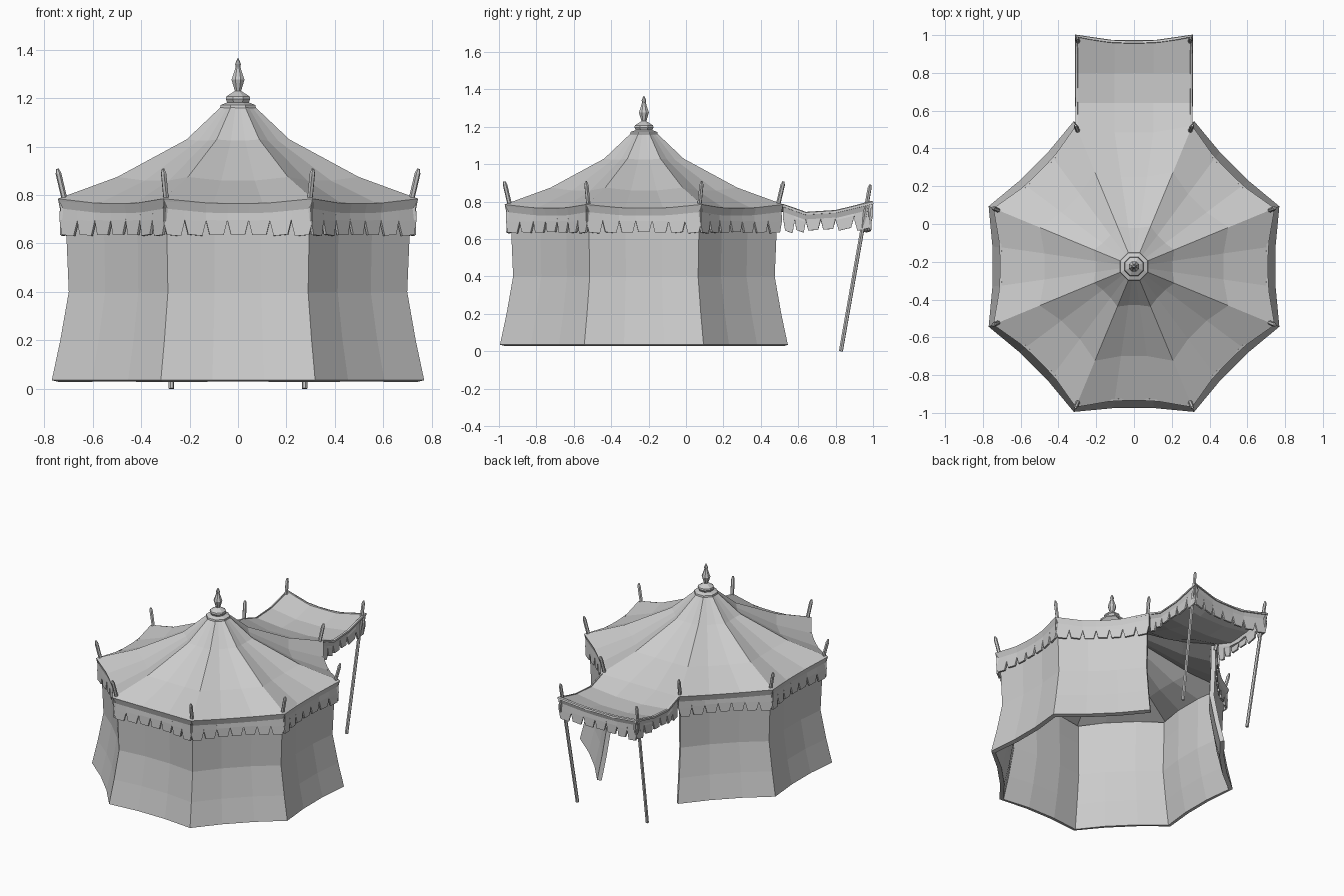
import bpy, bmesh, math
from mathutils import Vector

if "Cube" in bpy.data.objects:
    bpy.data.objects.remove(bpy.data.objects["Cube"])

CY = -0.225          # tent centre in y
DOOR = 1             # index of the open side that faces +y
SEG = 3              # cloth panels per side

canvas = bpy.data.materials.new("grey canvas")
canvas.diffuse_color = (0.6, 0.6, 0.6, 1)
canvas.use_nodes = True
canvas.node_tree.nodes["Principled BSDF"].inputs["Base Color"].default_value = canvas.diffuse_color


def finish(name, bm, thick=0.0, offset=-1):
    bmesh.ops.remove_doubles(bm, verts=bm.verts, dist=1e-4)
    me = bpy.data.meshes.new(name)
    bm.to_mesh(me)
    bm.free()
    me.materials.append(canvas)
    ob = bpy.data.objects.new(name, me)
    bpy.context.collection.objects.link(ob)
    if thick:
        m = ob.modifiers.new("cloth", 'SOLIDIFY')
        m.thickness, m.offset = thick, offset
        m.use_even_offset = False
    return ob


def grid(bm, rows):
    """Skin rows of points, listed from the lowest/outermost row upwards."""
    vs = [[bm.verts.new(p) for p in r] for r in rows]
    for lo, hi in zip(vs, vs[1:]):
        for i in range(len(lo) - 1):
            bm.faces.new((lo[i], lo[i + 1], hi[i + 1], hi[i]))


def slack(t):
    return max(0.0, min(1, SEG * t, SEG * (1 - t)))


def corner(k, r, z):
    a = math.radians(22.5 + 45 * k)
    return Vector((r * math.cos(a), CY + r * math.sin(a), z))


def outward(k):
    a = math.radians(45 + 45 * k)
    return Vector((math.cos(a), math.sin(a), 0))


def side(k, t, r, z, bow=0.0, sag=0.0):
    """Point on side k of the octagon, pulled in and down between corners."""
    p = corner(k, r, z).lerp(corner(k + 1, r, z), t)
    return p - outward(k) * bow * slack(t) - Vector((0, 0, sag * slack(t)))


def row(k, *args):
    return [side(k, i / SEG, *args) for i in range(SEG + 1)]


# Walls: seven flared panels, doorway left open
WALL = [(0.833, 0.035, 0.02), (0.795, 0.2, 0.022), (0.757, 0.4, 0.02),
        (0.768, 0.64, 0.025), (0.768, 0.775, 0.025)]
bm = bmesh.new()
for k in range(8):
    if k != DOOR:
        grid(bm, [row(k, r, z, b) for r, z, b in WALL])
finish("tent_walls", bm, 0.03)

# Roof: concave octagonal cone running into the door awning
EAVE = (0.806, 0.785, 0.035, 0.02)
ROOF = [EAVE, (0.54, 0.875, 0.025, 0.015), (0.23, 1.03, 0.008, 0.005),
        (0.07, 1.17, 0, 0)]
AWN = [(1.0, 0.80, 0.03, 0.035), (0.80, 0.752, 0.0, 0.03), (0.64, 0.742, 0.0, 0.02)]
AX = 0.31


def awning_row(y, z, bow, sag):
    return [Vector((AX - 2 * AX * i / SEG, y - bow * slack(i / SEG),
                    z - sag * slack(i / SEG))) for i in range(SEG + 1)]


bm = bmesh.new()
for k in range(8):
    grid(bm, [row(k, *a) for a in ROOF])
awning = [awning_row(*a) for a in AWN] + [row(DOOR, *EAVE)]
grid(bm, awning)
finish("roof_and_awning", bm, 0.012)


# Valance: hem band with tapered tabs hanging below an edge
def valance(bm, edge, out, n, drop, dip):
    for i in range(n):
        def pt(t, depth, inset):
            return edge(t) - out * inset - Vector((0, 0, depth))
        t0, t1 = i / n, (i + 1) / n
        cut = 0.17 / n
        tm = (t0 + t1) / 2
        low = drop - dip * math.sin(math.pi * tm)
        rows = [[pt(t0 + cut, low, 0.006), pt(t1 - cut, low, 0.006)],
                [pt(t0, low - 0.06, 0.009), pt(t1, low - 0.06, 0.009)],
                [pt(t0, 0.04, 0.012), pt(t1, 0.04, 0.012)],
                [pt(t0, 0, 0), pt(t1, 0, 0)]]
        grid(bm, rows)


def along(points):
    def f(t):
        s = min(max(t, 0), 1) * (len(points) - 1)
        i = min(int(s), len(points) - 2)
        return points[i].lerp(points[i + 1], s - i)
    return f


bm = bmesh.new()
for k in range(8):
    if k != DOOR:
        valance(bm, along(row(k, *EAVE)), outward(k), 7, 0.153, 0.025)
valance(bm, along(awning[0]), Vector((0, 1, 0)), 7, 0.155, 0.03)
valance(bm, along([r[0] for r in awning[::-1]]), Vector((1, 0, 0)), 6, 0.15, 0.055)
valance(bm, along([r[-1] for r in awning]), Vector((-1, 0, 0)), 6, 0.15, 0.055)
finish("scalloped_valance", bm, 0.012)


# Poles: six-sided sticks with a blunt pointed tip
def pole(name, a, b, r):
    a, b = Vector(a), Vector(b)
    d = b - a
    q = d.to_track_quat('Z', 'Y')
    L = d.length
    bm = bmesh.new()
    rows = []
    for rad, h in [(0, 0), (r, 0), (r, L - 0.02), (r * 0.5, L), (0, L)]:
        rows.append([a + q @ Vector((rad * math.cos(i * math.pi / 3),
                                     rad * math.sin(i * math.pi / 3), h))
                     for i in range(7)])
    for lo, hi in zip(rows, rows[1:]):
        for i in range(6):
            f = [lo[i], lo[i + 1], hi[i + 1], hi[i]]
            f = [p for j, p in enumerate(f) if (p - f[j - 1]).length > 1e-6]
            bm.faces.new([bm.verts.new(p) for p in f])
    finish(name, bm)


for k in range(8):
    pole(f"corner_pole_{k + 1}", corner(k, 0.765, 0.74), corner(k, 0.808, 0.908), 0.012)
for s in (-1, 1):
    pole("awning_pole_" + ("left" if s < 0 else "right"),
         (s * 0.275, 0.828, 0), (s * 0.3, 0.985, 0.892), 0.0115)

# Finial: turned cap and spindle on the peak
PROFILE = [(0.05, 1.15), (0.08, 1.16), (0.078, 1.172), (0.048, 1.183),
           (0.055, 1.197), (0.052, 1.208), (0.028, 1.222), (0.014, 1.23),
           (0.029, 1.277), (0.011, 1.328), (0.013, 1.342), (0.003, 1.365)]
bm = bmesh.new()
for k in range(8):
    grid(bm, [[corner(k, r, z), corner(k + 1, r, z)] for r, z in PROFILE])
finish("finial", bm)
